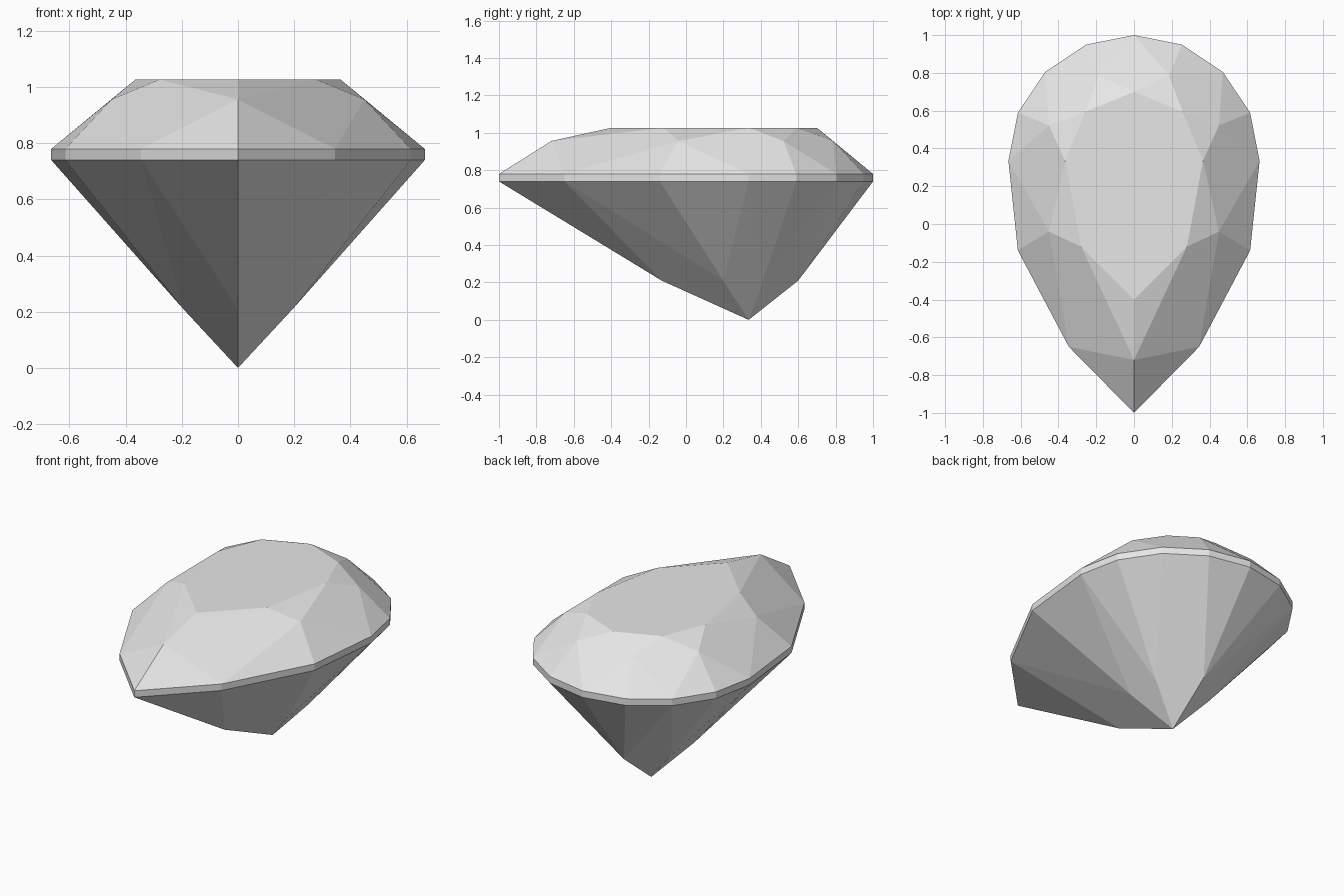
import bpy
import bmesh
from math import sin, cos, radians
from mathutils import Vector

cube = bpy.data.objects.get("Cube")
if cube:
    bpy.data.objects.remove(cube, do_unlink=True)

# Pear outline: round half centred on the culet, tapering to a point at the front
CENTRE_Y = 0.335
GIRDLE_LOW, GIRDLE_HIGH = 0.74, 0.78
TABLE_Z, STAR_Z, KEEL_Z = 1.027, 0.956, 0.21


def polar(radius, angle, z):
    a = radians(angle)
    return Vector((radius * cos(a), CENTRE_Y + radius * sin(a), z))


def outline(z):
    ring = [polar(0.665, angle, z) for angle in (90, 67.5, 45, 22.5, 0)]
    return ring + [Vector((x, y, z)) for x, y in ((0.615, -0.14), (0.345, -0.65), (0, -1))]


# Named points on the +x half, ordered from back to front
upper = outline(GIRDLE_HIGH)
lower = outline(GIRDLE_LOW)
table = [polar(0.365, angle, TABLE_Z) for angle in (90, 45, 0)]
table += [Vector((0.28, -0.12, TABLE_Z)), Vector((0, -0.4, TABLE_Z))]
star = [polar(0.487, angle, STAR_Z) for angle in (67.5, 22.5)]
star += [Vector((0.45, -0.04, STAR_Z)), Vector((0, -0.72, STAR_Z))]
keel = [Vector((0, 0.6, KEEL_Z)), polar(0.2045, 22.5, KEEL_Z),
        Vector((0.195, 0.2, KEEL_Z)), Vector((0, -0.13, KEEL_Z))]
culet = Vector((0, CENTRE_Y, 0))


def mirrored(points):
    return [Vector((-p.x, p.y, p.z)) for p in points]


facets = []

# Crown: star triangles beside the table, then kites down to the girdle
for i in range(4):
    facets.append([table[i], table[i + 1], star[i]])
for i, corner in zip((1, 2, 3), (2, 4, 6)):
    facets.append([table[i], star[i - 1], upper[corner], star[i]])
# Crown: pairs of triangles resting on the girdle
for i in range(3):
    for k in (2 * i, 2 * i + 1):
        facets.append([star[i], upper[k], upper[k + 1]])
facets.append([star[3], upper[6], upper[7]])

# Girdle band
for i in range(7):
    facets.append([lower[i], lower[i + 1], upper[i + 1], upper[i]])

# Pavilion: long kites from the culet, then triangles up to the girdle
for i, corner in enumerate((2, 4, 6)):
    facets.append([culet, keel[i], lower[corner], keel[i + 1]])
for k, i in enumerate((0, 0, 1, 1, 2, 2, 3)):
    facets.append([keel[i], lower[k], lower[k + 1]])

# Mirror, then add the facets that cross the middle
facets += [mirrored(f) for f in facets]
facets.append([table[0], star[0], upper[0], mirrored(star)[0]])
facets.append(table + mirrored(table[1:4])[::-1])

# Weld the facets into one closed stone
bm = bmesh.new()
inside = Vector((0, 0.2, 0.65))
for points in facets:
    face = bm.faces.new([bm.verts.new(p) for p in points])
    face.normal_update()
    if face.normal.dot(face.calc_center_median() - inside) < 0:
        face.normal_flip()
bmesh.ops.remove_doubles(bm, verts=bm.verts[:], dist=0.0005)
mesh = bpy.data.meshes.new("pear_cut_gem")
bm.to_mesh(mesh)
bm.free()

# Plain pale grey stone
grey = bpy.data.materials.new("pale_grey")
grey.use_nodes = True
colour = (0.8, 0.8, 0.8, 1)
grey.diffuse_color = colour
grey.node_tree.nodes["Principled BSDF"].inputs["Base Color"].default_value = colour
mesh.materials.append(grey)

gem = bpy.data.objects.new("pear_cut_gem", mesh)
bpy.context.collection.objects.link(gem)
